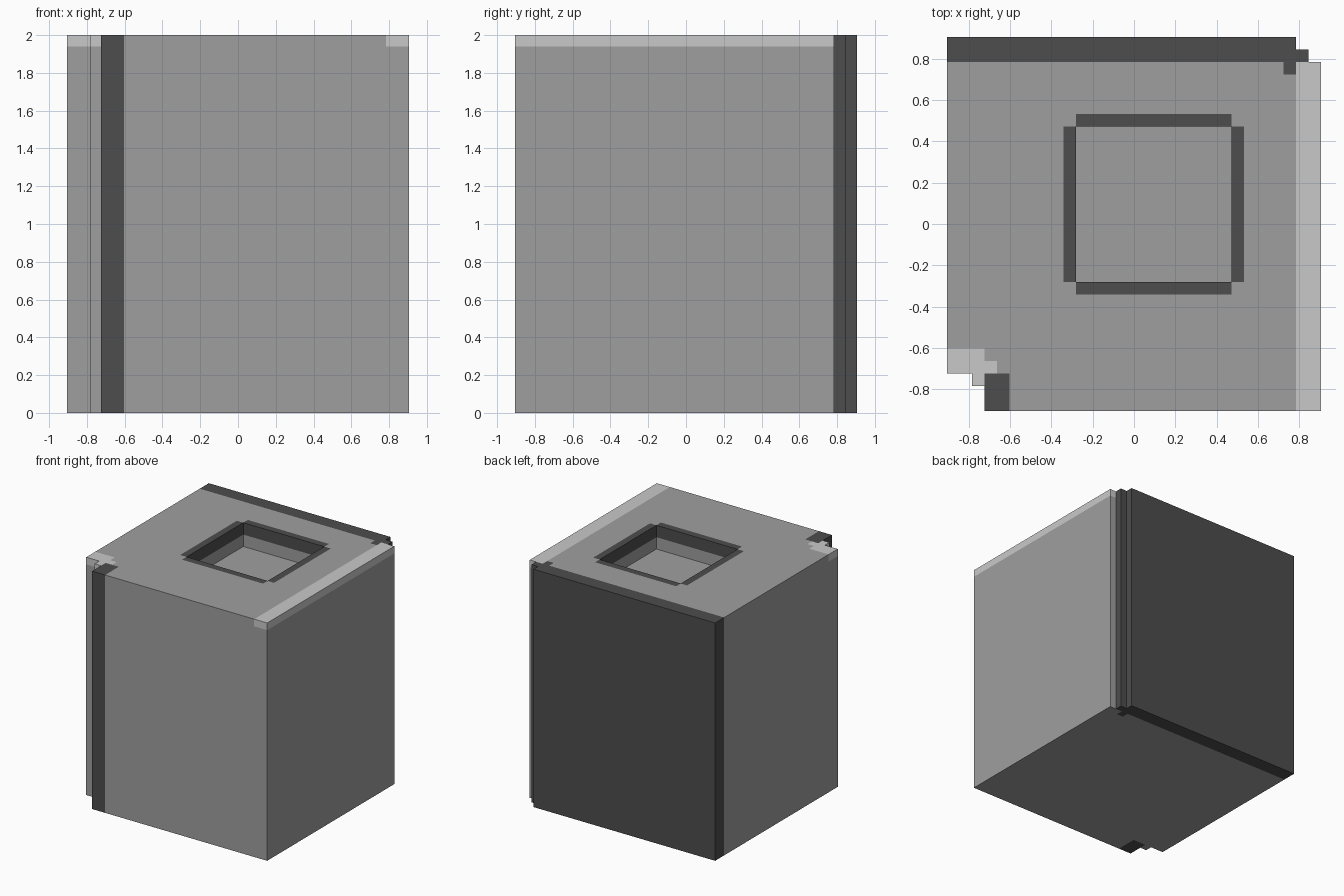
import bpy, bmesh
from mathutils import Vector

if "Cube" in bpy.data.objects:
    bpy.data.objects.remove(bpy.data.objects["Cube"])

H = 2.0            # height
E = 0.905          # half width
P = E / 15         # size of one pixel step
A, B, C, D, F = E - P, E - 2 * P, E - 3 * P, E - 4 * P, E - 5 * P
H0, H1 = -0.2815, 0.4725   # square recess limits in x and y
DEPTH, RIM = 0.20, 0.06

def material(name, v):
    m = bpy.data.materials.new(name)
    m.diffuse_color = (v, v, v, 1)
    m.use_nodes = True
    m.node_tree.nodes["Principled BSDF"].inputs["Base Color"].default_value = m.diffuse_color
    return m

mats = [material("mid grey", 0.347), material("dark grey", 0.074), material("light grey", 0.584)]

# colour zones: x0, x1, y0, y1, lowest z
dark = [(-E, B, B, E, -1), (B, A, B, A, -1), (C, B, C, B, -1),      # back slab and notch
        (-C, -F, -E, -C, -1),                                       # front post
        (H0, H1, H1, H1 + RIM, H - 0.1), (H0, H1, H0 - RIM, H0, H - 0.1),   # recess rim
        (H0 - RIM, H0, H0, H1, H - 0.1), (H1, H1 + RIM, H0, H1, H - 0.1)]
light = [(B, E, -E, B, H - P), (-E, -C, -C, -F, H - P), (-B, -D, -B, -D, H - P)]

def inside(p, zones):
    return any(a < p.x < b and c < p.y < d and p.z > z for a, b, c, d, z in zones)

# block footprint with stepped notches in two opposite corners
outline = [(-C, -E), (E, -E), (E, B), (A, B), (A, A), (B, A), (B, E),
           (-E, E), (-E, -C), (-B, -C), (-B, -B), (-C, -B)]
bm = bmesh.new()
base = bm.faces.new([bm.verts.new((x, y, 0)) for x, y in outline])
top = bmesh.ops.extrude_face_region(bm, geom=[base])["geom"]
bmesh.ops.translate(bm, verts=[v for v in top if isinstance(v, bmesh.types.BMVert)], vec=(0, 0, H))
bmesh.ops.recalc_face_normals(bm, faces=bm.faces)

def cut(axis, value):
    co, no = Vector(), Vector()
    co[axis], no[axis] = value, 1
    bmesh.ops.bisect_plane(bm, geom=bm.verts[:] + bm.edges[:] + bm.faces[:],
                           plane_co=co, plane_no=no, dist=1e-5)

# cuts along every colour border
for axis in (0, 1):
    zones = dark + light
    values = {round(v, 4) for z in zones for v in z[axis * 2:axis * 2 + 2] if abs(v) < E - 0.01}
    for v in sorted(values):
        cut(axis, v)

# square recess in the top
hole = [f for f in bm.faces if f.normal.z > 0.9
        and inside(f.calc_center_median(), [(H0, H1, H0, H1, 1)])]
floor = bmesh.ops.extrude_face_region(bm, geom=hole)["geom"]
bmesh.ops.delete(bm, geom=[f for f in hole if f.is_valid], context='FACES')
bmesh.ops.translate(bm, verts=[v for v in floor if isinstance(v, bmesh.types.BMVert)], vec=(0, 0, -DEPTH))
bmesh.ops.recalc_face_normals(bm, faces=bm.faces)
cut(2, H - P)
cut(2, H - 0.1)
bm.normal_update()

# colour each face by the zone just beneath it
for f in bm.faces:
    p = f.calc_center_median() - f.normal * 0.01
    f.material_index = 1 if inside(p, dark) else 2 if inside(p, light) else 0
bmesh.ops.dissolve_limit(bm, angle_limit=0.01, verts=bm.verts[:], edges=bm.edges[:], delimit={'MATERIAL'})

mesh = bpy.data.meshes.new("block")
bm.to_mesh(mesh)
bm.free()
for m in mats:
    mesh.materials.append(m)
bpy.context.collection.objects.link(bpy.data.objects.new("recessed_block", mesh))
